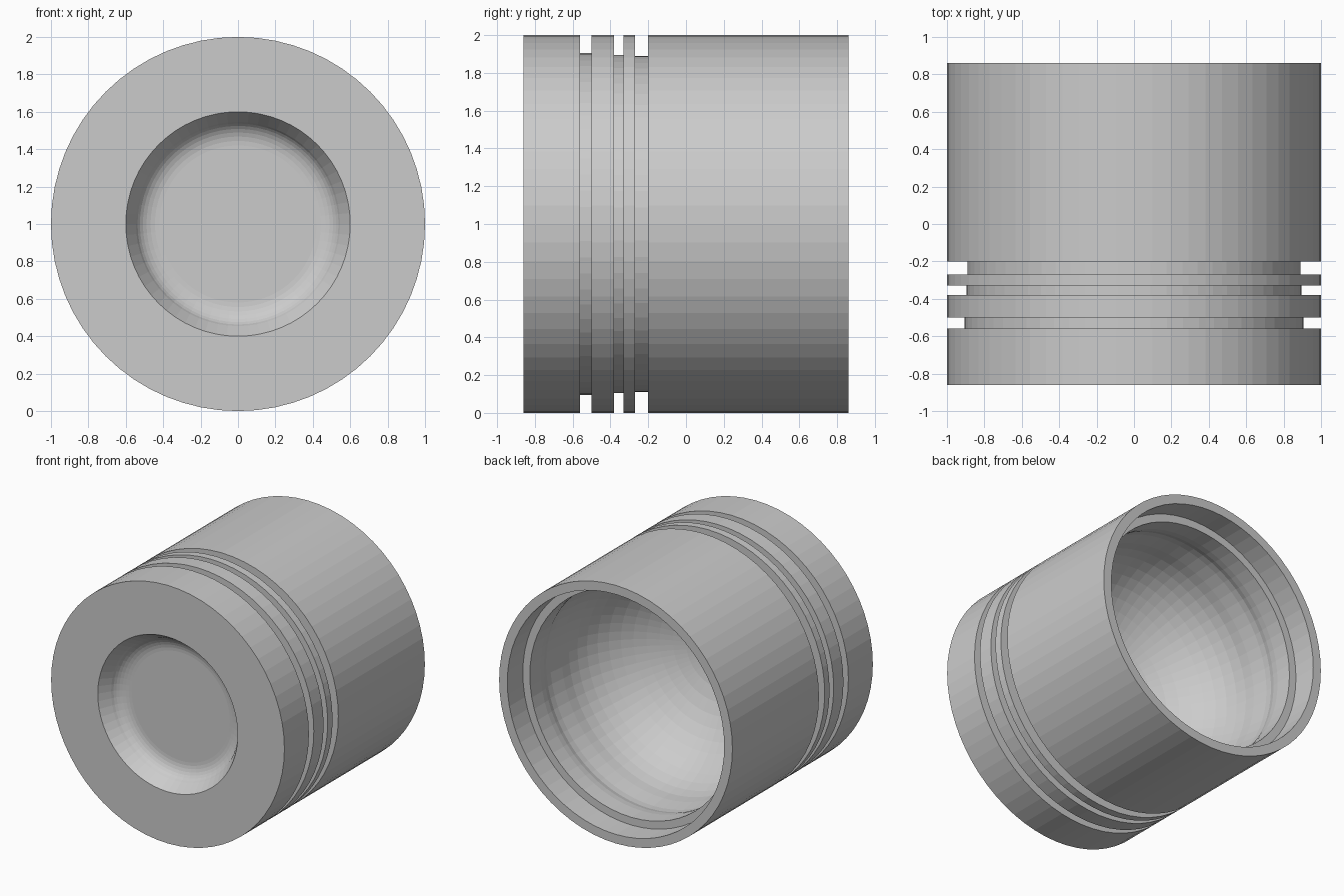
import bpy, bmesh, math

if "Cube" in bpy.data.objects:
    bpy.data.objects.remove(bpy.data.objects["Cube"])

SEGMENTS = 64


def arc(cr, cy, rr, ry, a0, a1, n):
    """Elliptical arc of (radius, y) points, angles in degrees."""
    pts = []
    for i in range(n + 1):
        a = math.radians(a0 + (a1 - a0) * i / n)
        pts.append((cr + rr * math.cos(a), cy + ry * math.sin(a)))
    return pts


def lathe(name, profile):
    """Revolve a (radius, y) profile about the horizontal axis at z = 1."""
    bm = bmesh.new()
    verts = [bm.verts.new((0, y, 1 + r)) for r, y in profile]
    edges = [bm.edges.new(pair) for pair in zip(verts, verts[1:])]
    bmesh.ops.spin(bm, geom=verts + edges, cent=(0, 0, 1), axis=(0, 1, 0),
                   angle=math.tau, steps=SEGMENTS, use_duplicate=False)
    bmesh.ops.remove_doubles(bm, verts=bm.verts, dist=0.0005)
    bmesh.ops.recalc_face_normals(bm, faces=bm.faces)
    mesh = bpy.data.meshes.new(name)
    bm.to_mesh(mesh)
    bm.free()
    obj = bpy.data.objects.new(name, mesh)
    bpy.context.collection.objects.link(obj)
    return obj


# Crown bowl: flat floor, rounded corner, slightly tapered wall
profile = [(0, -0.70)]
profile += arc(0.42, -0.80, 0.13, 0.10, 90, 15, 7)
profile += [(0.60, -0.86), (1.0, -0.86)]

# Ring grooves: start, end, floor radius
for y0, y1, r in [(-0.56, -0.50, 0.905), (-0.38, -0.33, 0.895), (-0.27, -0.20, 0.89)]:
    profile += [(1.0, y0), (r, y0), (r, y1), (1.0, y1)]

# Skirt rim and inner ledge
profile += [(1.0, 0.86), (0.93, 0.86), (0.93, 0.67), (0.87, 0.67)]

# Hollow interior: slight relief behind the ledge, then the domed underside of the crown
profile += [(0.87, 0.54), (0.875, 0.49), (0.885, 0.45), (0.885, 0.40)]
profile += arc(0, 0.28, 0.87, 0.73, 0, -90, 14)[:-1] + [(0, -0.45)]

lathe("piston_body", profile)
